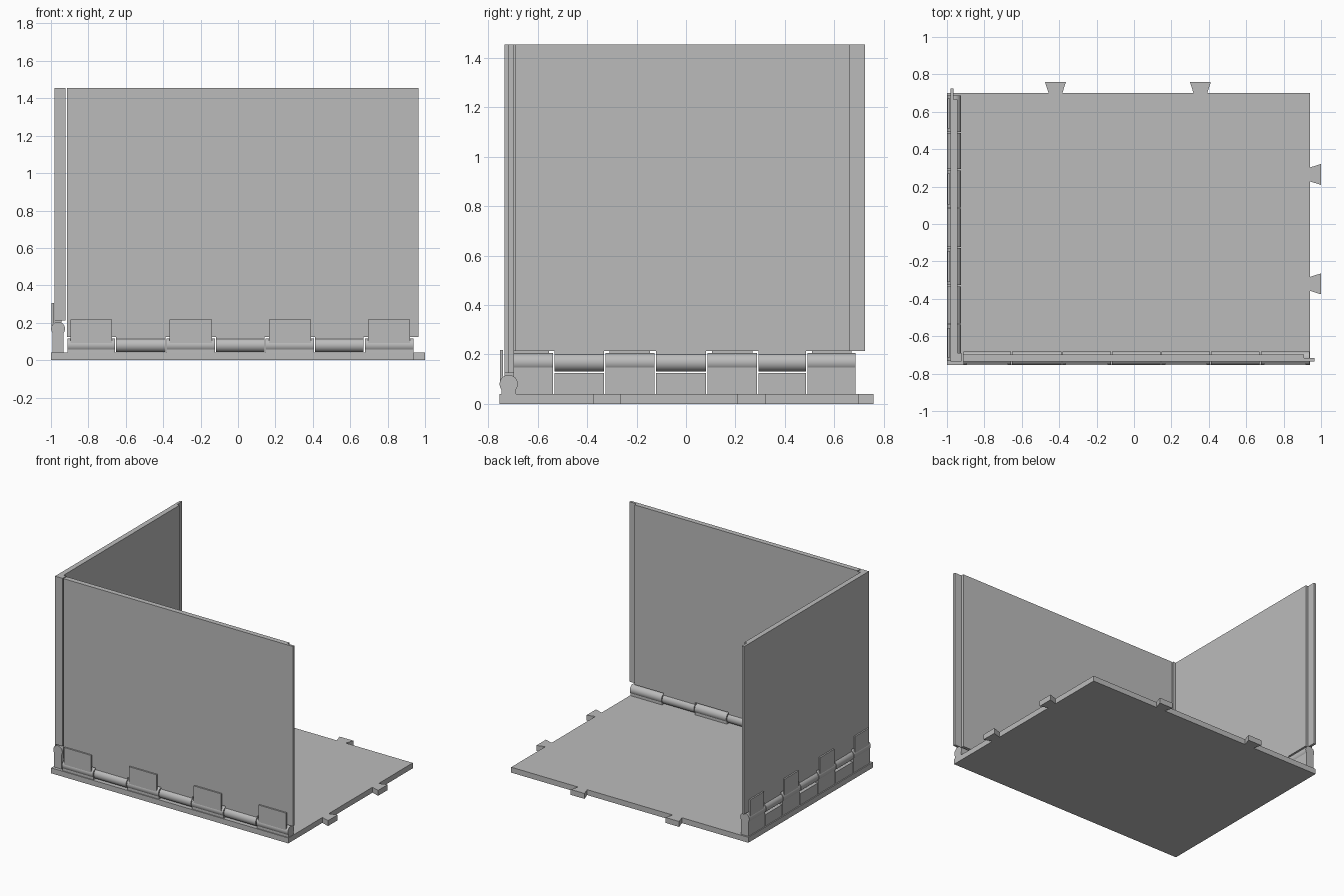
import bpy
import bmesh
from math import sin, cos, radians

old = bpy.data.objects.get("Cube")
if old:
    bpy.data.objects.remove(old, do_unlink=True)

grey = bpy.data.materials.new("plain grey")
grey.use_nodes = True
colour = (0.5, 0.5, 0.5, 1)
grey.diffuse_color = colour
grey.node_tree.nodes["Principled BSDF"].inputs["Base Color"].default_value = colour


def extrude(name, profile, axis, a, b):
    """Extrude a closed 2D profile along an axis from a to b."""
    place = {"x": lambda p, t: (t, p[0], p[1]),
             "y": lambda p, t: (p[0], t, p[1]),
             "z": lambda p, t: (p[0], p[1], t)}[axis]
    bm = bmesh.new()
    start = [bm.verts.new(place(p, a)) for p in profile]
    end = [bm.verts.new(place(p, b)) for p in profile]
    bm.faces.new(start)
    bm.faces.new(end[::-1])
    n = len(profile)
    for i in range(n):
        j = (i + 1) % n
        bm.faces.new((start[j], start[i], end[i], end[j]))
    bmesh.ops.recalc_face_normals(bm, faces=bm.faces)
    mesh = bpy.data.meshes.new(name)
    bm.to_mesh(mesh)
    bm.free()
    mesh.materials.append(grey)
    ob = bpy.data.objects.new(name, mesh)
    bpy.context.collection.objects.link(ob)
    bpy.ops.object.select_all(action="DESELECT")
    ob.select_set(True)
    bpy.context.view_layer.objects.active = ob
    bpy.ops.object.shade_smooth_by_angle(angle=radians(25))
    return ob


def rect(u0, u1, v0, v1):
    return [(u0, v0), (u1, v0), (u1, v1), (u0, v1)]


def arc(c, z, r, start, end, n=32):
    steps = [radians(start + (end - start) * i / n) for i in range(n + 1)]
    return [(c + r * cos(t), z + r * sin(t)) for t in steps]


BASE_TOP = 0.04
TOP = 1.455
R = 0.037
GAP = 0.003

# Base plate with dovetail tabs on the back and right edges
extrude("base_plate", rect(-1, 0.94, -0.755, 0.70), "z", 0, BASE_TOP)
for x in (-0.42, 0.355):
    extrude("back_tab", [(x - 0.037, 0.70), (x + 0.037, 0.70),
                         (x + 0.056, 0.76), (x - 0.056, 0.76)], "z", 0, BASE_TOP)
for y in (0.265, -0.32):
    extrude("right_tab", [(0.94, y - 0.037), (1.0, y - 0.056),
                          (1.0, y + 0.056), (0.94, y + 0.037)], "z", 0, BASE_TOP)


def hinge(name, axis, c, z, edges, wall, plate, wall_bottom, plate_top):
    """Alternate fixed knuckles with stop plates and moving wall knuckles."""
    for i in range(len(edges) - 1):
        a, b = edges[i] + GAP, edges[i + 1] - GAP
        if i % 2 == 0:
            prof = arc(c, z, R, -36, 216)
            prof += [(c - 0.03, BASE_TOP), (c + 0.03, BASE_TOP)]
            extrude(name + "_base_knuckle", prof, axis, a, b)
            extrude(name + "_stop_plate", rect(*plate, z, plate_top),
                    axis, a + 0.017, b - 0.017)
        else:
            extrude(name + "_wall_knuckle", arc(c, z, R, 0, 348.75, 31), axis, a, b)
            extrude(name + "_wall_web", rect(*wall, z, wall_bottom), axis, a, b)


# Front wall, hinge and thin overlapping lip
front_edges = [-0.915, -0.655, -0.385, -0.12, 0.145, 0.41, 0.675, 0.94]
hinge("front", "x", -0.718, 0.08, front_edges,
      (-0.735, -0.697), (-0.753, -0.742), 0.125, 0.218)
extrude("front_wall", [(-0.915, -0.735), (0.965, -0.735), (0.965, -0.717),
                       (0.908, -0.717), (0.908, -0.697), (-0.915, -0.697)],
        "z", 0.125, TOP)

# Left wall with corner post and lip, raised on a riser
left_edges = [-0.735, -0.535, -0.33, -0.125, 0.085, 0.29, 0.49, 0.69]
hinge("left", "y", -0.962, 0.168, left_edges,
      (-0.982, -0.944), (-0.996, -0.985), 0.213, 0.305)
extrude("left_wall", [(-0.982, -0.735), (-0.922, -0.735), (-0.922, -0.69),
                      (-0.944, -0.69), (-0.944, 0.665), (-0.964, 0.665),
                      (-0.964, 0.725), (-0.982, 0.725)], "z", 0.213, TOP)
for a, b in zip(left_edges[1:-1:2], left_edges[2:-1:2]):
    extrude("left_riser", rect(-0.992, -0.932, BASE_TOP, 0.125), "y", a + GAP, b - GAP)
